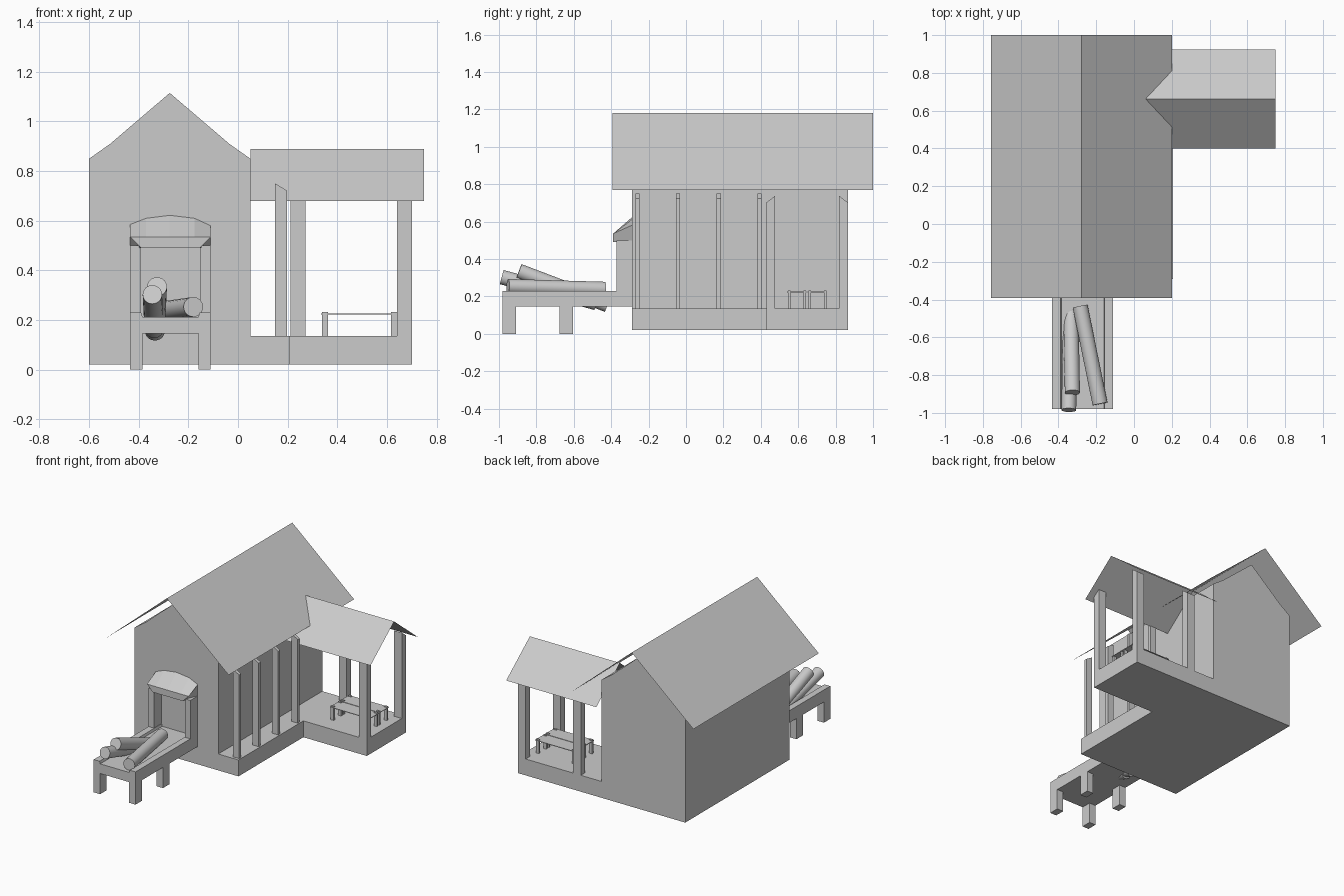
import bpy, bmesh, math
from mathutils import Vector

if "Cube" in bpy.data.objects:
    bpy.data.objects.remove(bpy.data.objects["Cube"])


def mesh(name, verts, faces):
    me = bpy.data.meshes.new(name)
    me.from_pydata(verts, [], faces)
    bm = bmesh.new()
    bm.from_mesh(me)
    bmesh.ops.recalc_face_normals(bm, faces=bm.faces)
    bm.to_mesh(me)
    bm.free()
    ob = bpy.data.objects.new(name, me)
    bpy.context.collection.objects.link(ob)
    return ob


def prism(name, prof, a, b, axis):
    """Extrude a 2D profile from a to b along the given axis."""
    put = {'x': lambda p, t: (t, p[0], p[1]),
           'y': lambda p, t: (p[0], t, p[1]),
           'z': lambda p, t: (p[0], p[1], t)}[axis]
    n = len(prof)
    verts = [put(p, t) for t in (a, b) for p in prof]
    faces = [(i, (i + 1) % n, n + (i + 1) % n, n + i) for i in range(n)]
    faces += [tuple(range(n)), tuple(range(n, 2 * n))]
    return mesh(name, verts, faces)


def box(name, x0, x1, y0, y1, z0, z1):
    return prism(name, [(x0, y0), (x1, y0), (x1, y1), (x0, y1)], z0, z1, 'z')


def sheet_roof(name, prof, a, b, axis):
    """Open two-slope roof without thickness."""
    verts = [((p[0], t, p[1]) if axis == 'y' else (t, p[0], p[1]))
             for t in (a, b) for p in prof]
    return mesh(name, verts, [(0, 1, 4, 3), (1, 2, 5, 4)])


def log(name, p, q, r):
    p, q = Vector(p), Vector(q)
    d = q - p
    bpy.ops.mesh.primitive_cylinder_add(vertices=24, radius=r, depth=d.length,
                                        location=(p + q) / 2)
    ob = bpy.context.object
    ob.name = name
    ob.rotation_euler = d.to_track_quat('Z', 'Y').to_euler()
    bpy.ops.object.shade_smooth_by_angle(angle=math.radians(40))


# L-shaped floor
prism("floor_base", [(-0.6, -0.29), (0.207, -0.29), (0.207, 0.43), (0.7, 0.43),
                     (0.7, 0.865), (-0.6, 0.865)], 0.02, 0.135, 'z')

# House walls with gable ends
prism("house_walls", [(-0.6, 0.02), (0.05, 0.02), (0.05, 0.85), (-0.035, 0.91),
                      (-0.275, 1.115), (-0.515, 0.91), (-0.6, 0.85)],
      -0.29, 0.865, 'y')

# Thin roofs
sheet_roof("main_roof", [(-0.757, 0.77), (-0.278, 1.18), (0.202, 0.77)],
           -0.393, 1.0, 'y')
sheet_roof("porch_roof", [(0.4, 0.68), (0.662, 0.89), (0.925, 0.68)],
           0.05, 0.75, 'x')

# Side veranda posts with sloped tops
for i in range(4):
    y = -0.27 + i * 0.217
    prism(f"veranda_post_{i}", [(0.15, 0.135), (0.197, 0.135),
                                (0.197, 0.722), (0.15, 0.75)], y, y + 0.022, 'y')

# Porch corner posts
for i, (x, front) in enumerate([(0.64, True), (0.64, False), (0.212, False)]):
    ya, yb = (0.43, 0.477) if front else (0.865, 0.818)
    prism(f"porch_post_{i}", [(ya, 0.135), (yb, 0.135), (yb, 0.738), (ya, 0.702)],
          x, x + 0.06, 'x')

# Pair of low benches under the porch roof
for i, y in enumerate((0.545, 0.655)):
    box(f"bench_top_{i}", 0.335, 0.645, y - 0.005, y + 0.1, 0.222, 0.226)
    for j, lx in enumerate((0.338, 0.617)):
        for k, ly in enumerate((y, y + 0.082)):
            box(f"bench_leg_{i}_{j}_{k}", lx, lx + 0.024, ly, ly + 0.014, 0.135, 0.232)

# Log ramp: recessed bed, raised side rails and legs
prism("ramp_bed", [(-0.435, 0.145), (-0.11, 0.145), (-0.11, 0.23), (-0.155, 0.23),
                   (-0.16, 0.213), (-0.385, 0.213), (-0.39, 0.23), (-0.435, 0.23)],
      -0.98, -0.29, 'y')
for i, x in enumerate((-0.435, -0.16)):
    for j, y in enumerate((-0.98, -0.675)):
        box(f"ramp_leg_{i}_{j}", x, x + 0.05, y, y + 0.07, 0, 0.147)

# Doorway jambs
for i, x in enumerate((-0.435, -0.152)):
    box(f"door_jamb_{i}", x, x + 0.042, -0.372, -0.29, 0.225, 0.5)

# Arched canopy, lofted from a flat front edge to an arch at the wall
arch = [(-0.435, 0.585), (-0.37, 0.61), (-0.275, 0.622), (-0.175, 0.61), (-0.11, 0.58)]
n = len(arch)
verts = [(x, -0.29, z) for x, z in arch] + [(x, -0.39, 0.535) for x, z in arch]
verts += [(-0.39, -0.39, 0.49), (-0.155, -0.39, 0.49), (-0.435, -0.29, 0.5), (-0.11, -0.29, 0.5)]
faces = [(i, i + 1, n + i + 1, n + i) for i in range(n - 1)]
faces += [(5, 6, 7, 8, 9, 11, 10), (10, 11, 13, 12), (0, 5, 10, 12), (4, 13, 11, 9),
          (0, 12, 13, 4, 3, 2, 1)]
mesh("door_canopy", verts, faces)

# Logs lying on the ramp
log("log_upper", (-0.326, -0.893, 0.335), (-0.335, -0.42, 0.155), 0.04)
log("log_left", (-0.345, -0.985, 0.303), (-0.338, -0.48, 0.165), 0.039)
log("log_right", (-0.18, -0.952, 0.253), (-0.285, -0.435, 0.238), 0.04)
